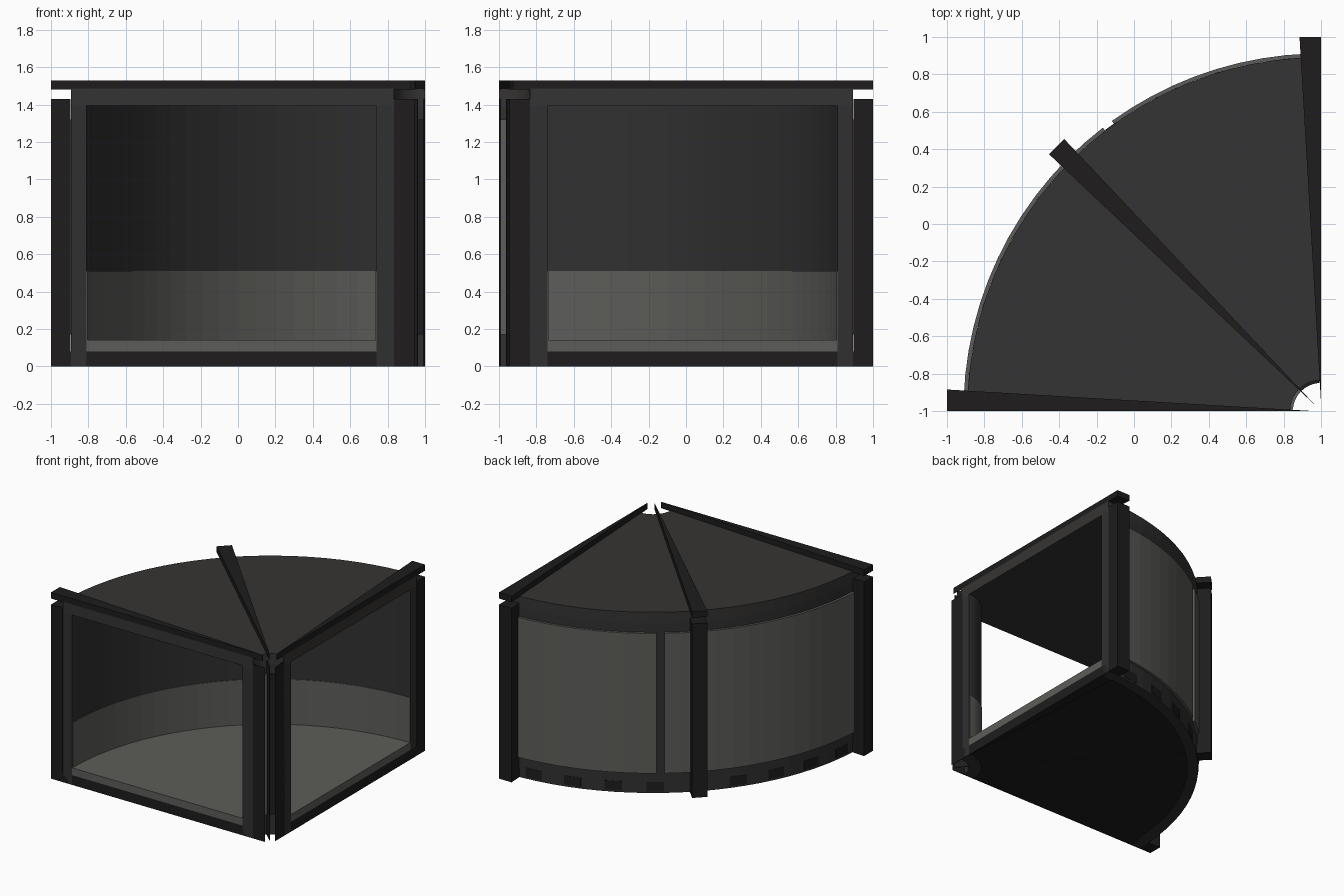
import bpy, bmesh, math

if "Cube" in bpy.data.objects:
    bpy.data.objects.remove(bpy.data.objects["Cube"])

APEX = (1.0, -1.0)          # centre of the quarter circle


def material(name, r, g, b):
    m = bpy.data.materials.new(name)
    m.diffuse_color = (r, g, b, 1)
    m.use_nodes = True
    m.node_tree.nodes["Principled BSDF"].inputs["Base Color"].default_value = m.diffuse_color
    return m


FRAME = material("dark_frame", 0.013, 0.012, 0.012)
METAL = material("roof_metal", 0.036, 0.034, 0.033)
TRIM = material("trim_metal", 0.03, 0.03, 0.031)
PANEL = material("light_panel", 0.108, 0.11, 0.1)


def prism(name, outline, z0, z1, mat):
    """Extrude a flat outline between two heights."""
    bm = bmesh.new()
    face = bm.faces.new([bm.verts.new((x, y, z0)) for x, y in outline])
    top = bmesh.ops.extrude_face_region(bm, geom=[face])["geom"]
    bmesh.ops.translate(bm, vec=(0, 0, z1 - z0),
                        verts=[v for v in top if isinstance(v, bmesh.types.BMVert)])
    bmesh.ops.recalc_face_normals(bm, faces=bm.faces)
    me = bpy.data.meshes.new(name)
    bm.to_mesh(me)
    bm.free()
    me.materials.append(mat)
    ob = bpy.data.objects.new(name, me)
    bpy.context.collection.objects.link(ob)
    return ob


def polar(r, a, off=0.0):
    """Point at radius r, angle a (degrees), shifted sideways by off."""
    c, s = math.cos(math.radians(a)), math.sin(math.radians(a))
    return (APEX[0] + r * c - off * s, APEX[1] + r * s + off * c)


def arc(name, r0, r1, z0, z1, mat, a0=90, a1=180):
    """Curved slab or wall."""
    n = max(1, round((a1 - a0) / 3.75))
    angles = [a0 + (a1 - a0) * i / n for i in range(n + 1)]
    pts = [polar(r1, a) for a in angles] + [polar(r0, a) for a in reversed(angles)]
    return prism(name, pts, z0, z1, mat)


def taper(r):
    return 0.115 * (r - 0.04) / 1.96


def radial(name, a, r0, r1, z0, z1, mat, lo, hi):
    """Radial bar, thinning toward the apex; lo/hi are side factors."""
    w0, w1 = taper(r0), taper(r1)
    pts = [polar(r0, a, lo * w0), polar(r1, a, lo * w1),
           polar(r1, a, hi * w1), polar(r0, a, hi * w0)]
    return prism(name, pts, z0, z1, mat)


# Thick roof, floor and underside
arc("roof", 0.165, 1.892, 1.395, 1.485, METAL)
arc("floor", 0.26, 1.81, 0.08, 0.14, PANEL)
arc("floor_underside", 0.26, 1.81, 0.01, 0.08, FRAME)

# Thick outer wall with light outside panels and inside wainscot
arc("outer_wall", 1.81, 1.892, 0.0, 1.395, TRIM)
arc("outer_panel_right", 1.892, 1.912, 0.17, 1.32, PANEL, 92, 125.8)
arc("outer_panel_left", 1.892, 1.912, 0.17, 1.32, PANEL, 127.6, 178)
arc("outer_wainscot", 1.806, 1.81, 0.14, 0.51, PANEL, 90.2, 179.8)

# Dark vents along the outer bottom edge
for i in range(9):
    a = 97 + i * 9.5
    if abs(a - 135) > 3:
        arc("vent", 1.89, 1.895, 0.015, 0.09, FRAME, a - 2, a + 2)

# Small thick wall at the apex, light panel on one half and dark on the other
arc("inner_wall", 0.165, 0.26, 0.0, 1.395, TRIM)
arc("inner_panel_light", 0.15, 0.165, 0.17, 1.32, PANEL, 135, 177)
arc("inner_panel_dark", 0.15, 0.165, 0.17, 1.32, FRAME, 93, 135)
arc("inner_wainscot", 0.26, 0.264, 0.14, 0.51, PANEL, 91, 179)

# Radial beams and posts: two sides and the middle
for label, a, lo, hi, base in (("right", 90, 0, 1, 0.0), ("middle", 135, -0.5, 0.5, 0.008),
                               ("front", 180, -1, 0, 0.0)):
    radial(label + "_roof_beam", a, 0.075, 2.0, 1.48, 1.53, FRAME, lo, hi)
    radial(label + "_floor_beam", a, 0.075, 1.95, base, 0.08, FRAME, lo, hi)
    radial(label + "_outer_post", a, 1.895, 2.0, 0.0, 1.43, FRAME, lo, hi)
    radial(label + "_inner_post", a, 0.055, 0.182, 0.0, 1.43, FRAME, lo, hi)
